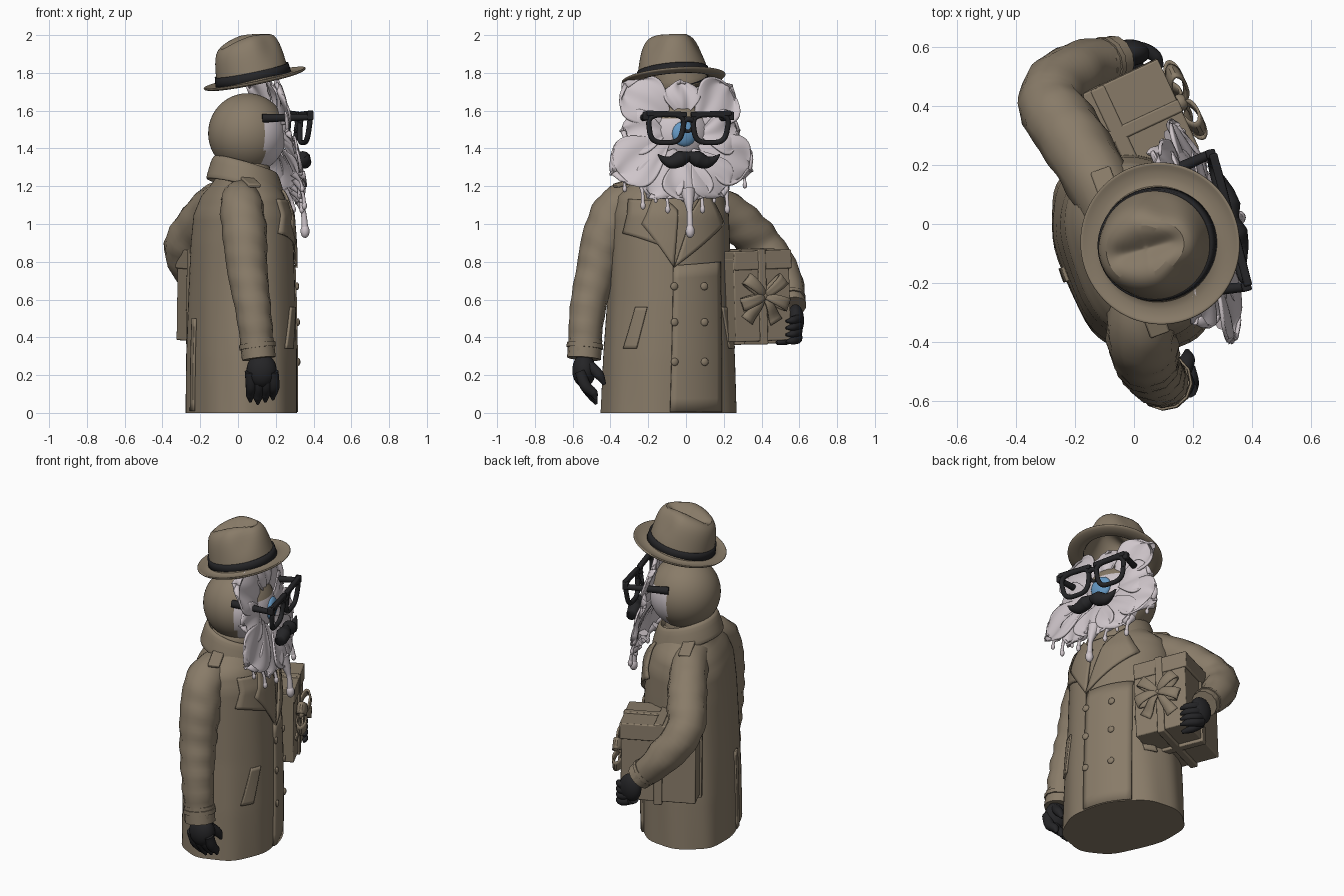
import bpy, bmesh
from math import sin, cos, pi, sqrt, radians, exp
from mathutils import Matrix, Vector

cube = bpy.data.objects.get("Cube")
if cube:
    bpy.data.objects.remove(cube)


def material(name, rgb):
    m = bpy.data.materials.new(name)
    m.use_nodes = True
    m.diffuse_color = (*rgb, 1)
    m.node_tree.nodes["Principled BSDF"].inputs["Base Color"].default_value = (*rgb, 1)
    return m


TAN = material("tan", (0.25, 0.2, 0.14))
CREAM = material("pale_cream", (0.62, 0.56, 0.59))
BLACK = material("black", (0.018, 0.018, 0.02))
BLUE = material("blue", (0.13, 0.32, 0.56))


def smooth(ob):
    bpy.ops.object.select_all(action='DESELECT')
    ob.select_set(True)
    bpy.context.view_layer.objects.active = ob
    bpy.ops.object.shade_smooth_by_angle(angle=radians(40))


def finish(name, bm, mat, thick=0, sub=0, bevel=0):
    bmesh.ops.remove_doubles(bm, verts=bm.verts, dist=1e-5)
    bmesh.ops.recalc_face_normals(bm, faces=bm.faces)
    me = bpy.data.meshes.new(name)
    bm.to_mesh(me)
    bm.free()
    me.materials.append(mat)
    ob = bpy.data.objects.new(name, me)
    bpy.context.collection.objects.link(ob)
    smooth(ob)
    if thick:
        mod = ob.modifiers.new("thickness", 'SOLIDIFY')
        mod.thickness, mod.offset = thick, 0
    if bevel:
        mod = ob.modifiers.new("bevel", 'BEVEL')
        mod.width, mod.segments = bevel, 2
    if sub:
        ob.modifiers.new("rounding", 'SUBSURF').levels = sub
    return ob


def grid(name, nu, nv, fn, mat, wrap=False, caps=False, **kw):
    """Surface from fn(u, v); wrap closes it around u."""
    bm = bmesh.new()
    rows = [[bm.verts.new(fn(i / (nu if wrap else nu - 1), j / (nv - 1)))
             for i in range(nu)] for j in range(nv)]
    for a, b in zip(rows, rows[1:]):
        for i in range(nu if wrap else nu - 1):
            k = (i + 1) % nu
            bm.faces.new((a[i], a[k], b[k], b[i]))
    if caps:
        bm.faces.new(rows[0])
        bm.faces.new(rows[-1])
    return finish(name, bm, mat, **kw)


def tube(name, pts, mat):
    """Round tube through (x, y, z, radius) points."""
    cu = bpy.data.curves.new(name, 'CURVE')
    cu.dimensions = '3D'
    cu.bevel_depth, cu.bevel_resolution = 1, 4
    cu.resolution_u, cu.use_fill_caps = 8, True
    sp = cu.splines.new('BEZIER')
    sp.bezier_points.add(len(pts) - 1)
    for p, (x, y, z, r) in zip(sp.bezier_points, pts):
        p.co, p.radius = (x, y, z), r
        p.handle_left_type = p.handle_right_type = 'AUTO'
    ob = bpy.data.objects.new(name, cu)
    bpy.context.collection.objects.link(ob)
    bpy.ops.object.select_all(action='DESELECT')
    ob.select_set(True)
    bpy.context.view_layer.objects.active = ob
    bpy.ops.object.convert(target='MESH')
    ob = bpy.context.view_layer.objects.active
    ob.data.materials.clear()
    ob.data.materials.append(mat)
    smooth(ob)
    return ob


def ball(name, at, size, mat, yaw=0, seg=24):
    bm = bmesh.new()
    m = Matrix.Translation(at) @ Matrix.Rotation(radians(yaw), 4, 'Z') @ Matrix.Diagonal((*size, 1))
    bmesh.ops.create_uvsphere(bm, u_segments=seg, v_segments=seg * 2 // 3, radius=1, matrix=m)
    return finish(name, bm, mat)


def block(name, at, size, mat, yaw=0, roll=0, bevel=0.006):
    bm = bmesh.new()
    m = (Matrix.Translation(at) @ Matrix.Rotation(radians(yaw), 4, 'Z')
         @ Matrix.Rotation(radians(roll), 4, 'X') @ Matrix.Diagonal((*size, 1)))
    bmesh.ops.create_cube(bm, size=1, matrix=m)
    return finish(name, bm, mat, bevel=bevel)


def frame(x, y, yaw):
    """Maps (forward, left, height) to the world."""
    c, s = cos(radians(yaw)), sin(radians(yaw))
    return lambda f, l, z: Vector((x + f * c - l * s, y + f * s + l * c, z))


body, head, parcel = frame(0.015, -0.085, 20), frame(0.05, -0.06, 15), frame(-0.056, 0.312, 25)

# Coat: height, depth, half width, forward shift
COAT = [(0, .285, .363, 0), (.3, .285, .35, .003), (.6, .278, .33, .006), (.9, .265, .32, .008),
        (1.05, .25, .315, .01), (1.15, .207, .29, .012), (1.21, .165, .22, .02), (1.28, .13, .14, .02)]


def dims(z):
    for p, q in zip(COAT, COAT[1:]):
        if z <= q[0]:
            t = (z - p[0]) / (q[0] - p[0])
            return [a + (b - a) * t for a, b in zip(p[1:], q[1:])]
    return COAT[-1][1:]


def coat(u, v):
    """Rounded front, squarer back, soft folds toward the hem."""
    z, t = 1.28 * v, u * 2 * pi
    a, b, f = dims(z)
    k = 1 + .012 * sin(9 * t + 2 * z) * (1 - v)
    c, s = cos(t), sin(t)
    if c < 0:
        c = -.94 * abs(c) ** .8
        s = abs(s) ** .8 * (1 if s > 0 else -1)
    return body(f + a * k * c, b * k * s, z)


grid("coat", 64, 40, coat, TAN, wrap=True, caps=True)


def on_coat(l, z, out=.005, side=1):
    a, b, f = dims(z)
    return body(f + side * (a * sqrt(max(0, 1 - (l / b) ** 2)) + out), l, z)


def patch(name, c, side=1, out=.005):
    def fn(u, v):
        p = [(c[0][i] * (1 - u) + c[1][i] * u) * (1 - v) + (c[3][i] * (1 - u) + c[2][i] * u) * v for i in (0, 1)]
        return on_coat(p[0], p[1], out, side)
    grid(name, 10, 12, fn, TAN, thick=.014)


patch("front_flap", [(-.1, .005), (.2, .005), (.2, .8), (-.08, .78)], out=.003)
patch("left_lapel", [(-.08, .77), (.23, 1.0), (.13, 1.19), (.03, 1.07)], out=.015)
patch("right_lapel", [(-.08, .77), (-.23, 1.0), (-.15, 1.18), (-.05, 1.07)], out=.012)
patch("storm_flap", [(-.3, .95), (-.13, .88), (-.1, 1.12), (-.27, 1.13)])
patch("back_vent", [(-.02, .01), (.03, .01), (.03, .5), (-.02, .5)], side=-1, out=-.014)
for m, n in ((1, "left"), (-1, "right")):
    patch(n + "_pocket", [(m * .31, .34), (m * .26, .34), (m * .21, .56), (m * .26, .56)])
    for z in (.27, .48, .67):
        ball(n + "_button", on_coat(.005 + m * .085, z, .014), (.01, .021, .021), TAN, 20, 12)
    block(n + "_shoulder_strap", body(-.03, m * .23, 1.222), (.07, .14, .022), TAN, 20, -m * 17)

# Turned-down collar and neck
RIM = [(.135, 1.22), (.148, 1.33), (.158, 1.367), (.172, 1.35), (.188, 1.29), (.205, 1.24)]


def collar(u, v):
    r, z = RIM[round(v * 5)]
    t = u * 2 * pi
    return body(r * cos(t) + .025, r * sin(t), z - .048 * (1 + cos(t)))


grid("collar", 40, 6, collar, TAN, wrap=True, thick=.014, sub=1)
ball("neck", body(.02, 0, 1.27), (.14, .14, .12), TAN, 20)

# Sleeves and cuffs, with soft creases; each starts under the collar
ARMS = {"right": [(.02, -.2, 1.15, .1), (.02, -.355, 1.09, .116), (.035, -.425, .95, .119), (.05, -.475, .75, .107),
                  (.08, -.52, .55, .095), (.11, -.54, .29, .084)],
        "left": [(-.06, .02, 1.15, .1), (-.125, .15, 1.1, .11), (-.21, .29, 1.0, .116), (-.28, .42, .86, .112),
                 (-.2, .515, .71, .1), (-.06, .56, .56, .074)]}
for n, pts in ARMS.items():
    sleeve = tube(n + "_sleeve", pts, TAN)
    for v in sleeve.data.vertices:
        x, y, z = v.co
        v.co += v.normal * .005 * sin(55 * z + 25 * x) * sin(18 * y + 14 * x)
    a, b = Vector(pts[-2]), Vector(pts[-1])
    for part, t0, t1, extra in (("cuff", .62, 1.01, .006), ("cuff_strap", .7, .8, .013)):
        ends = [a.lerp(b, t) for t in (t0, t1)]
        tube(n + "_" + part, [(*e[:3], b[3] + extra) for e in ends], TAN)

# Gloves
ball("right_palm", (.125, -.54, .225), (.08, .062, .09), BLACK)
ball("left_palm", (-.015, .58, .49), (.07, .045, .085), BLACK)
for i in range(4):
    x = .065 + .04 * i
    tip = .06 + .012 * abs(i - 1)
    tube("right_finger", [(x, -.56, .22, .03), (x + .005, -.53, .14, .03),
                          (x, -.49, tip + .02, .024), (x, -.475, tip - .015, .007)], BLACK)
    z = .52 - .036 * i
    tube("left_finger", [(-.02, .59, z, .025), (.03, .59, z - .02, .025),
                         (.075, .565, z - .03, .021), (.095, .53, z - .035, .007)], BLACK)
tube("right_thumb", [(.16, -.51, .25, .03), (.18, -.46, .2, .027), (.18, -.43, .15, .009)], BLACK)
tube("left_thumb", [(-.03, .57, .42, .03), (.01, .53, .385, .026), (.04, .48, .37, .01)], BLACK)

# Parcel with ribbons and bow
block("parcel_box", parcel(0, 0, .6), (.44, .325, .44), TAN, 25, 2)
block("parcel_lid", parcel(0, 0, .81), (.455, .335, .1), TAN, 25, 2)
block("ribbon_upright", parcel(0, 0, .615), (.463, .045, .506), TAN, 25, 2)
block("ribbon_across", parcel(0, 0, .615), (.05, .344, .506), TAN, 25, 2)
ball("bow_knot", parcel(.235, 0, .62), (.027, .03, .03), TAN, 25, 16)
for ang in (40, 140, 200, 340):
    c, s = cos(radians(ang)), sin(radians(ang))

    def loop(u, v):
        d, w = .07 * (1 - cos(2 * pi * u)), (v - .5) * .05 * (.4 + sin(pi * u))
        return parcel(.237 + .027 * sin(2 * pi * u) + .018 * sin(pi * u), d * c - w * s, .62 + d * s + w * c)
    grid("bow_loop", 20, 4, loop, TAN, thick=.01)
for ang in (235, 300):
    c, s = cos(radians(ang)), sin(radians(ang))

    def tail(u, v):
        d, w = .16 * u, (v - .5) * .05 * (.5 + u)
        return parcel(.237 + .015 * sin(5 * u), d * c - w * s, .62 + d * s + w * c)
    grid("bow_tail", 10, 3, tail, TAN, thick=.01)

# Head with pale face, and nose
skull = ball("head", head(0, 0, 1.48), (.208, .208, .212), TAN, 15, 64)
skull.data.materials.append(CREAM)
ahead = head(1, 0, 0) - head(0, 0, 0)
for p in skull.data.polygons:
    f = (p.center - head(0, 0, p.center.z)).dot(ahead)
    p.material_index = int(f > .045 and p.center.z < 1.555)
ball("nose", head(.198, 0, 1.478), (.03, .067, .067), BLUE, 15)

# Splashed petals: angle from up, length, half width
PETALS = [(0, .29, .1), (-86, .33, .12), (86, .32, .12), (-48, .41, .14), (48, .39, .14), (180, .36, .14),
          (-148, .39, .13), (148, .38, .13), (-117, .45, .14), (117, .42, .14)]
for k, (ang, size, half) in enumerate(PETALS):
    c, s = cos(radians(ang)), sin(radians(ang))

    def petal(u, v):
        q = 2 * u - 1
        w = q * half * sin(pi * (.03 + .97 * v) ** 1.8) ** .55 if v < 1 else 0
        r = .09 + (size - .09) * v * (1 - .07 * q * q + .02 * sin(9 * q + k))
        side, up = r * s + w * c, r * c - w * s
        lift = .02 * q * q * v + .009 * sin(6 * q + 5 * v + k) * v + .03 * sin(pi * v)
        f = .165 - up * (.2 if up > 0 else .28) - .12 * abs(side)
        return head(f + lift + .004 * (k % 3), side, 1.47 + up)
    grid("petal", 25, 20, petal, CREAM, thick=.012)

# Drips under the petals
for l, top, low, r in ((0, 1.18, .95, .024), (-.24, 1.24, 1.09, .014), (-.11, 1.18, 1.07, .014),
                       (.08, 1.18, 1.07, .014), (.22, 1.2, 1.07, .015), (-.33, 1.27, 1.18, .012),
                       (.33, 1.27, 1.2, .012), (-.17, 1.2, 1.12, .01), (.15, 1.2, 1.12, .01)):
    f = .17 + .28 * (1.47 - low) - .12 * abs(l)
    mid = (top + low) / 2
    tube("drip", [(*head(f - .05, l, top), r * 1.7), (*head(f - .01, l, mid), r * .6),
                  (*head(f, l, low + r), r * .75)], CREAM)
    ball("drip_bulb", head(f, l, low + r * .5), (r, r, r * 1.5), CREAM, 0, 12)

# Spectacles
for m, n in ((1, "left"), (-1, "right")):
    ring = []
    for i in range(25):
        t = i / 24 * 2 * pi
        x, z = [(abs(a) ** .6) * (1 if a > 0 else -1) for a in (cos(t), sin(t))]
        ring.append((*head(.28 + .008 * z, m * (.122 + (.092 + .012 * z) * x), 1.505 + .074 * z), .014))
    tube(n + "_rim", ring, BLACK)
    block(n + "_brow", head(.287, m * .122, 1.583), (.028, .22, .028), BLACK, 15, m * 2)
    block(n + "_hinge", head(.28, m * .233, 1.572), (.033, .03, .045), BLACK, 15)
    tube(n + "_temple", [(*head(.28, m * .233, 1.565), .016), (*head(.17, m * .215, 1.563), .019),
                         (*head(.03, m * .19, 1.56), .023)], BLACK)
    # Moustache half
    tube(n + "_moustache", [(*head(.29, m * l, z), r) for l, z, r in (
        (-.005, 1.36, .024), (.045, 1.345, .043), (.095, 1.328, .035), (.135, 1.34, .02), (.17, 1.368, .004))], BLACK)
for part, z, f, r in (("bridge", 1.555, .29, .014), ("nose_rest", 1.49, .265, .009)):
    tube("spectacle_" + part, [(*head(.28, -.035, 1.54), r), (*head(f, 0, z), r),
                               (*head(.28, .035, 1.54), r)], BLACK)

# Hat: creased crown, brim and band
tilt = (Matrix.Translation((.09, -.065, 1.762)) @ Matrix.Rotation(radians(-11.5), 4, 'Y')
        @ Matrix.Rotation(radians(4.5), 4, 'X') @ Matrix.Rotation(radians(15), 4, 'Z'))
CROWN = [(.276, .012), (.262, .002), (.225, -.004), (.188, .002), (.182, .03), (.178, .08), (.172, .14),
         (.16, .195), (.135, .226), (.1, .238), (.06, .235), (.025, .231), (0, .23)]


def hat(u, v):
    r, h = CROWN[round(v * 12)]
    t = u * 2 * pi
    x, y = r * cos(t), r * sin(t)
    if h > .02:
        pinch = exp(-((x - .1) / .06) ** 2) * min(1, max(0, h - .08) / .1)
        y *= (1 - .22 * pinch) * (1.03 - .75 * h)
        h -= .04 * exp(-(y / .04) ** 2) * (r < .13) + .03 * max(0, -x / .17) * (h / .235)
    return tilt @ Vector((x * (1.03 if r < .2 else 1) - .01 * (r < .2), y, h))


def band(u, v):
    t, r = u * 2 * pi, .192 - .006 * v
    return tilt @ Vector((r * cos(t) * 1.04 - .008, r * sin(t) * .98, .004 + .052 * v))


grid("hat", 56, 13, hat, TAN, wrap=True, thick=.012, sub=1)
grid("hat_band", 56, 3, band, BLACK, wrap=True, thick=.012)
